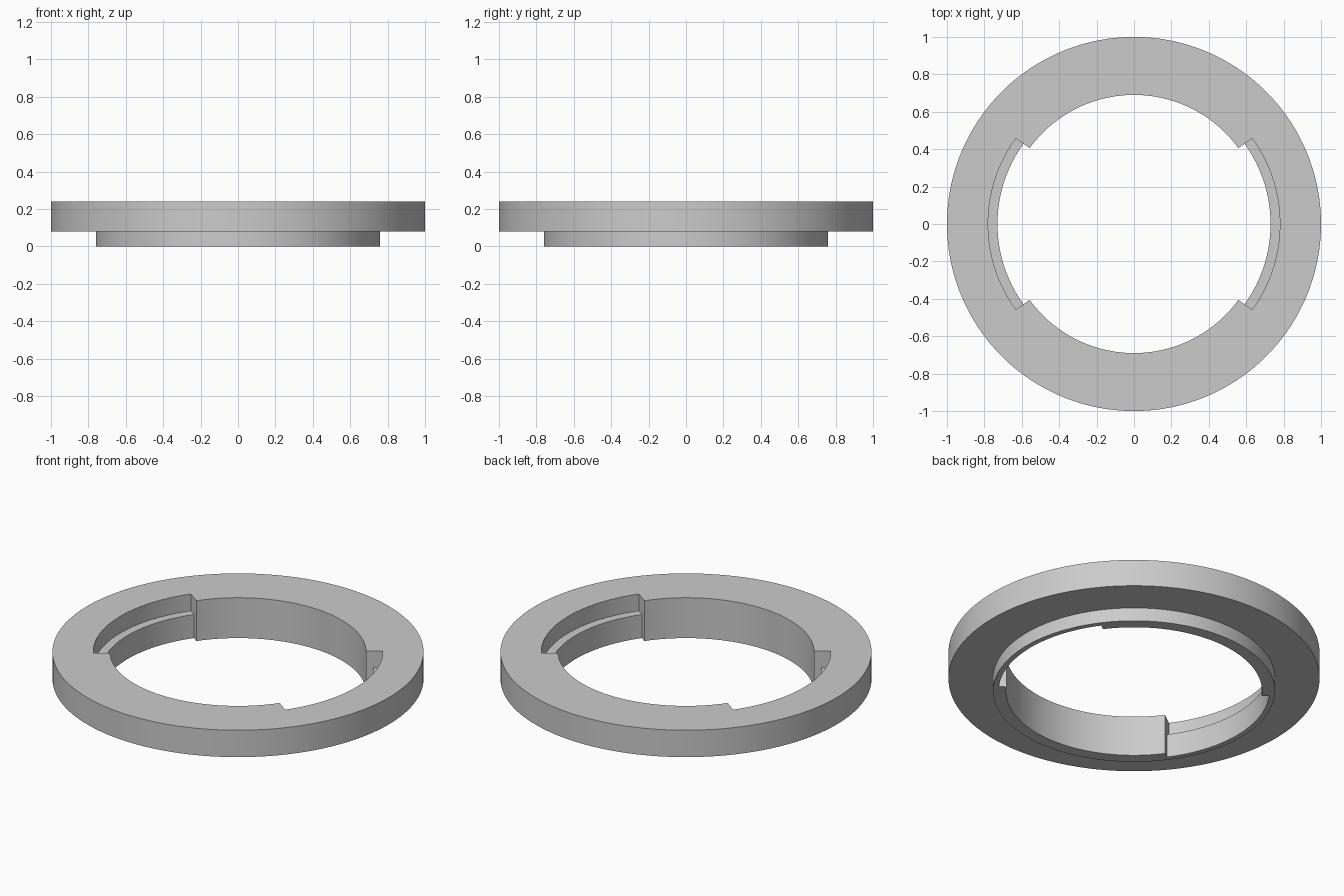
import bpy, bmesh, math

if "Cube" in bpy.data.objects:
    bpy.data.objects.remove(bpy.data.objects["Cube"])

SEG = 180                      # facets around the full circle
NOTCH = math.radians(36)       # half angle of each side notch


def sweep(name, profile, start, end, steps):
    """Sweep a closed (radius, z) profile around z; cap it when it is not a full turn."""
    full = abs(end - start - 2 * math.pi) < 1e-6
    bm = bmesh.new()
    rows = []
    for i in range(steps if full else steps + 1):
        a = start + (end - start) * i / steps
        rows.append([bm.verts.new((r * math.cos(a), r * math.sin(a), z)) for r, z in profile])
    n = len(profile)
    for i in range(steps):
        p, q = rows[i], rows[(i + 1) % len(rows)]
        for j in range(n):
            k = (j + 1) % n
            bm.faces.new((p[j], q[j], q[k], p[k]))
    if not full:
        bm.faces.new(rows[0])
        bm.faces.new(rows[-1])
    bmesh.ops.recalc_face_normals(bm, faces=bm.faces)
    mesh = bpy.data.meshes.new(name)
    bm.to_mesh(mesh)
    bm.free()
    obj = bpy.data.objects.new(name, mesh)
    bpy.context.collection.objects.link(obj)
    return obj


grey = bpy.data.materials.new("light_grey")
grey.diffuse_color = (0.6, 0.6, 0.6, 1)
grey.use_nodes = True
grey.node_tree.nodes["Principled BSDF"].inputs["Base Color"].default_value = grey.diffuse_color

# Flanged ring: wide upper flange over a narrow lower collar
ring = sweep("flanged_ring",
             [(0.69, 0), (0.76, 0), (0.76, 0.08), (1, 0.08), (1, 0.24), (0.69, 0.24)],
             0, 2 * math.pi, SEG)
ring.data.materials.append(grey)
bpy.context.view_layer.objects.active = ring
ring.select_set(True)

# Stepped notches on the right and left of the bore, leaving a narrow ledge
step_profile = [(0.6, -0.1), (0.73, -0.1), (0.73, 0.14), (0.78, 0.14), (0.78, 0.34), (0.6, 0.34)]
for side, centre in (("right", 0), ("left", math.pi)):
    cutter = sweep(side + "_notch_cutter", step_profile, centre - NOTCH, centre + NOTCH, 36)
    cutter.hide_render = True
    mod = ring.modifiers.new(side + "_notch", 'BOOLEAN')
    mod.operation = 'DIFFERENCE'
    mod.solver = 'EXACT'
    mod.object = cutter
    bpy.ops.object.modifier_apply(modifier=mod.name)
    bpy.data.objects.remove(cutter)

bpy.ops.object.shade_smooth_by_angle(angle=math.radians(30))
